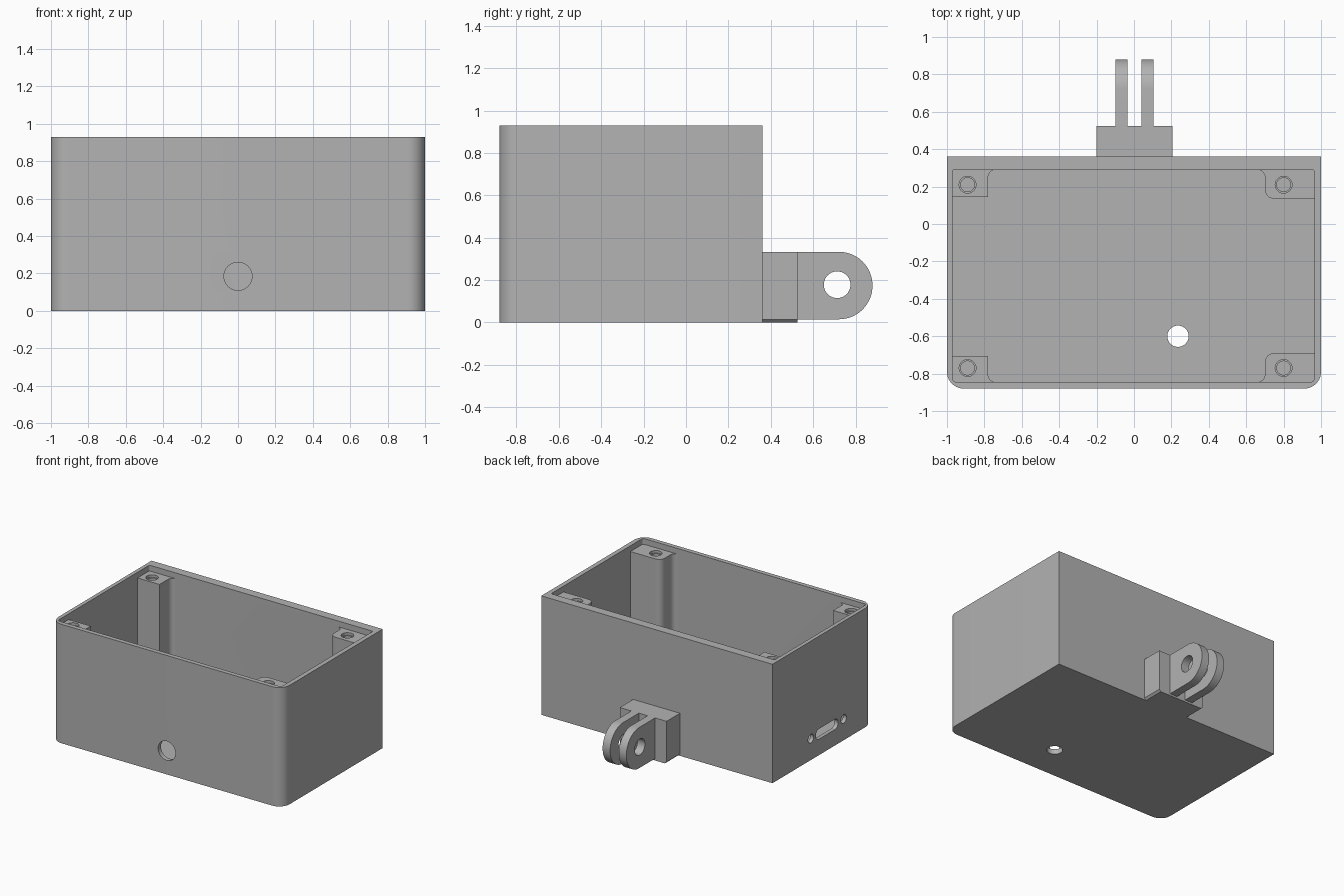
import bpy, bmesh, math
from mathutils import Vector

default = bpy.data.objects.get("Cube")
if default:
    bpy.data.objects.remove(default, do_unlink=True)

grey = bpy.data.materials.new("plain grey")
grey.use_nodes = True
grey.diffuse_color = (0.45, 0.45, 0.45, 1)
grey.node_tree.nodes["Principled BSDF"].inputs["Base Color"].default_value = grey.diffuse_color


def rounded(corners, steps=10):
    """Outline from (u, v, radius) corners, rounding inward or outward corners alike."""
    out = []
    for i, (u, v, r) in enumerate(corners):
        p = Vector((u, v))
        if r == 0:
            out.append(p)
            continue
        a = (Vector(corners[i - 1][:2]) - p).normalized()
        b = (Vector(corners[(i + 1) % len(corners)][:2]) - p).normalized()
        # all corners are square, so the arc centre lies r along both edges
        for k in range(steps + 1):
            t = k / steps * math.pi / 2
            out.append(p + a * r * (1 - math.sin(t)) + b * r * (1 - math.cos(t)))
    return out


def circle(u, v, r, n=40):
    return [Vector((u + r * math.cos(2 * math.pi * k / n),
                    v + r * math.sin(2 * math.pi * k / n))) for k in range(n)]


def prism(name, outline, axis, start, end):
    """Extrude a flat outline along x, y or z."""
    place = {"x": lambda p, d: (d, p[0], p[1]),
             "y": lambda p, d: (p[0], d, p[1]),
             "z": lambda p, d: (p[0], p[1], d)}[axis]
    bm = bmesh.new()
    low = [bm.verts.new(place(p, start)) for p in outline]
    high = [bm.verts.new(place(p, end)) for p in outline]
    bm.faces.new(low)
    bm.faces.new(high)
    for i in range(len(low)):
        bm.faces.new((low[i - 1], low[i], high[i], high[i - 1]))
    bmesh.ops.recalc_face_normals(bm, faces=bm.faces)
    mesh = bpy.data.meshes.new(name)
    bm.to_mesh(mesh)
    bm.free()
    mesh.materials.append(grey)
    obj = bpy.data.objects.new(name, mesh)
    bpy.context.collection.objects.link(obj)
    return obj


def activate(obj):
    bpy.ops.object.select_all(action="DESELECT")
    obj.select_set(True)
    bpy.context.view_layer.objects.active = obj


def cut(obj, outline, axis, start, end):
    cutter = prism("cutter", outline, axis, start, end)
    cutter.hide_render = True
    mod = obj.modifiers.new("cut", "BOOLEAN")
    mod.operation = "DIFFERENCE"
    mod.solver = "EXACT"
    mod.object = cutter
    activate(obj)
    bpy.ops.object.modifier_apply(modifier=mod.name)
    bpy.data.objects.remove(cutter, do_unlink=True)


def finish(obj):
    activate(obj)
    bpy.ops.object.shade_smooth_by_angle(angle=math.radians(30))


# Enclosure shell, rounded at the two front corners
HEIGHT, FLOOR, LEDGE = 0.93, 0.04, 0.885
BACK, FRONT = 0.36, -0.88
shell = prism("enclosure", rounded([(-1, FRONT, 0.09), (1, FRONT, 0.09),
                                    (1, BACK, 0), (-1, BACK, 0)]), "z", 0, HEIGHT)

# Cavity that leaves a screw post standing in each corner
x0, x1, y0, y1 = -0.97, 0.964, -0.845, 0.29
px0, px1 = -0.78, 0.70
cavity = [(px0, y0, 0.04), (px1, y0, 0.04), (px1, -0.69, 0.05), (x1, -0.69, 0),
          (x1, 0.135, 0), (px1, 0.135, 0.05), (px1, y1, 0.04), (px0, y1, 0.04),
          (px0, 0.145, 0), (x0, 0.145, 0), (x0, -0.705, 0), (px0, -0.705, 0)]
cut(shell, rounded(cavity), "z", FLOOR, HEIGHT + 0.1)

# Recess above the posts for a lid
cut(shell, rounded([(x0, y0, 0.02), (x1, y0, 0.02), (x1, y1, 0.01), (x0, y1, 0.01)]),
    "z", LEDGE, HEIGHT + 0.1)

# Screw holes with a slightly wider mouth
for x in (-0.89, 0.80):
    for y in (-0.77, 0.21):
        cut(shell, circle(x, y, 0.037, 28), "z", 0.45, HEIGHT)
        cut(shell, circle(x, y, 0.045, 28), "z", LEDGE - 0.02, HEIGHT)

# Openings in the front wall and the floor
cut(shell, circle(0, 0.185, 0.075), "y", FRONT - 0.1, FRONT + 0.1)
cut(shell, circle(0.235, -0.6, 0.057), "z", -0.1, 0.1)

# Connector slot and its two screw holes in the side wall
cut(shell, rounded([(-0.45, 0.125, 0.039), (-0.175, 0.125, 0.039),
                    (-0.175, 0.205, 0.039), (-0.45, 0.205, 0.039)]), "x", -1.1, -0.9)
for y in (-0.52, -0.115):
    cut(shell, circle(y, 0.167, 0.034, 24), "x", -1.1, -0.9)
finish(shell)

# Mount block on the back wall, with chamfered lower edges
MOUNT_LOW, MOUNT_TOP = 0.015, 0.333
block = prism("mount_block", [(-0.2, MOUNT_LOW), (-0.185, 0), (0.19, 0), (0.205, MOUNT_LOW),
                              (0.205, MOUNT_TOP), (-0.2, MOUNT_TOP)], "y", BACK, 0.525)
finish(block)

# Two rounded hinge prongs with a pin hole
for side, xa, xb in (("right", -0.1, -0.035), ("left", 0.04, 0.105)):
    prong = prism("mount_prong_" + side,
                  rounded([(0.52, MOUNT_LOW, 0), (0.88, MOUNT_LOW, 0.158),
                           (0.88, MOUNT_TOP, 0.158), (0.52, MOUNT_TOP, 0)], 16), "x", xa, xb)
    cut(prong, circle(0.713, 0.178, 0.063), "x", xa - 0.1, xb + 0.1)
    finish(prong)
